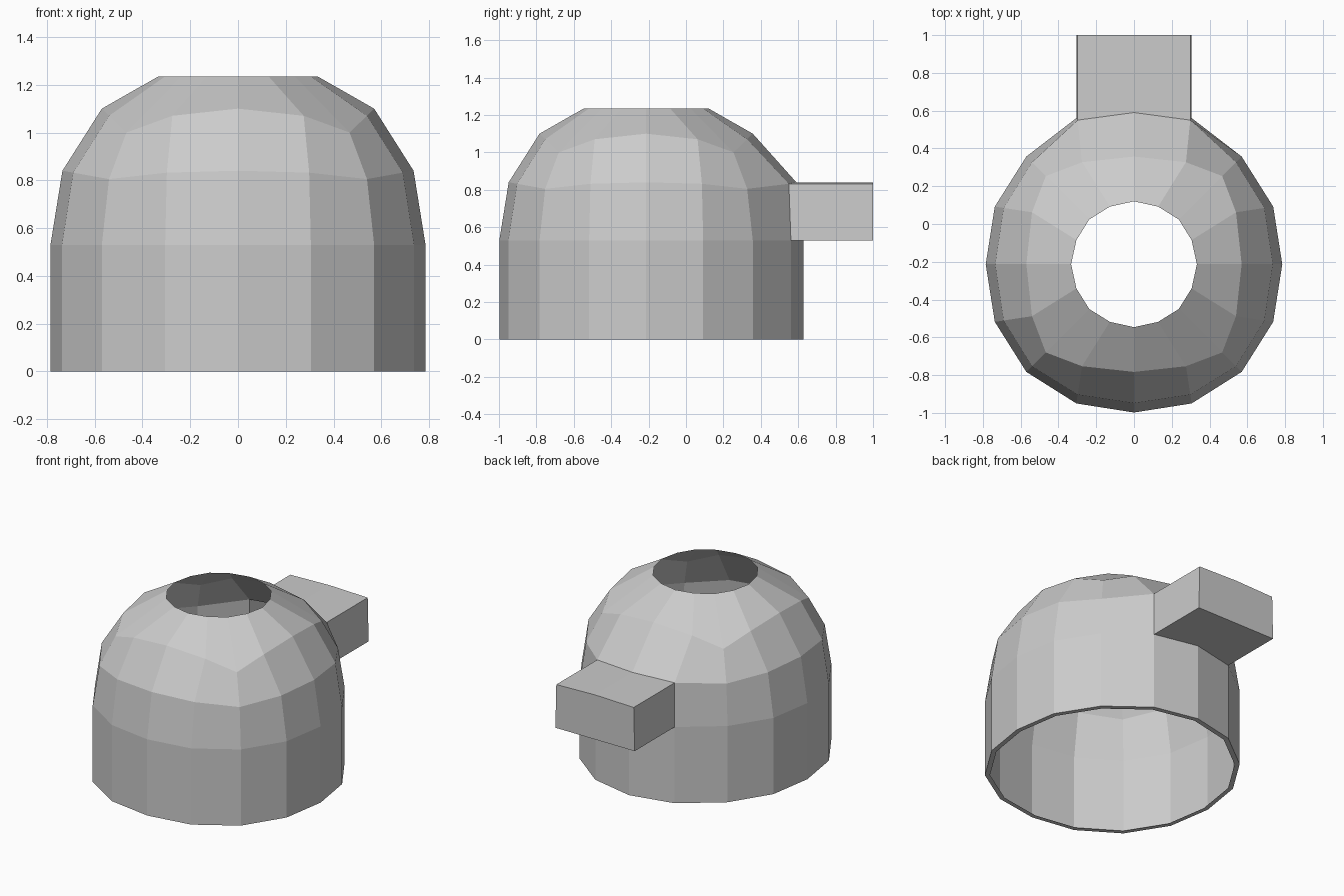
import bpy, bmesh
from mathutils import Vector

if "Cube" in bpy.data.objects:
    bpy.data.objects.remove(bpy.data.objects["Cube"])

CY = -0.213   # dome axis
N = 16
# each ring: (x, y, z) for the front point, the 22.5 degree point and the 45 degree point
RINGS = [
    ((0, .785, 0), (.305, .737, 0), (.57, .57, 0)),
    ((0, .785, .53), (.305, .737, .53), (.57, .57, .53)),
    ((0, .735, .84), (.298, .69, .832), (.54, .54, .805)),
    ((0, .57, 1.10), (.275, .54, 1.07), (.467, .467, 1.0)),
    ((0, .333, 1.235), (.128, .305, 1.235), (.237, .237, 1.235)),
]
# the wall bulges backwards where the rear block grows out of it
BULGE = [(.055, .037), (.055, .037), (.068, .073), (0, 0), (0, 0)]


def full_ring(f, m, d):
    """Mirror one eighth of a ring into all sixteen points, starting at the back."""
    pts = []
    for q in range(4):
        for x, y, z in (f, m, d, (m[1], m[0], m[2])):
            for _ in range(q):
                x, y = y, -x
            pts.append(Vector((x, y + CY, z)))
    return pts


bm = bmesh.new()
rings = []
for ring, (mid, side) in zip(RINGS, BULGE):
    pts = full_ring(*ring)
    pts[0].y += mid
    pts[1].y += side
    pts[-1].y += side
    rings.append([bm.verts.new(p) for p in pts])

# thin lip turned inward round the bottom opening
lip = [bm.verts.new((v.co.x * .96, CY + (v.co.y - CY) * .96, 0)) for v in rings[0]]
rings.insert(0, lip)

# dome wall, keeping the two faces at the back that become the block
block = []
for k, (a, b) in enumerate(zip(rings, rings[1:])):
    for i in range(N):
        j = (i + 1) % N
        face = bm.faces.new((a[j], a[i], b[i], b[j]))
        if k == 2 and i in (0, N - 1):
            block.append(face)
bmesh.ops.recalc_face_normals(bm, faces=bm.faces)

# rear block, pulled out to a flat end
out = bmesh.ops.extrude_face_region(bm, geom=block)["geom"]
for v in out:
    if isinstance(v, bmesh.types.BMVert):
        v.co.y = 1.0
bmesh.ops.delete(bm, geom=[f for f in block if f.is_valid], context='FACES')

mesh = bpy.data.meshes.new("dome_shell")
bm.to_mesh(mesh)
bm.free()
bpy.context.collection.objects.link(bpy.data.objects.new("dome_shell", mesh))
